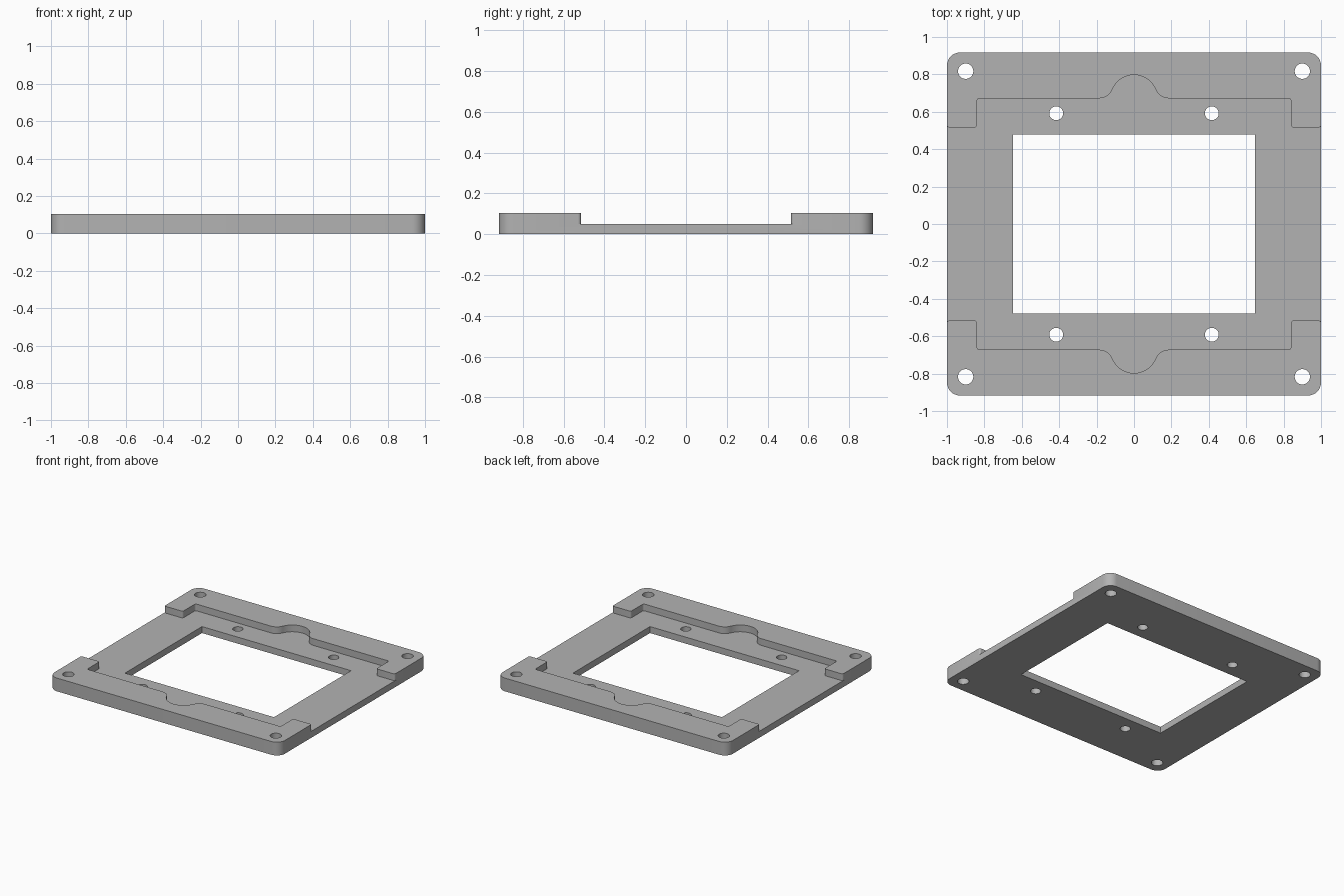
import bpy, bmesh
from math import cos, sin, pi, radians, atan2

cube = bpy.data.objects.get("Cube")
if cube:
    bpy.data.objects.remove(cube, do_unlink=True)

HALF_X, HALF_Y = 1.0, 0.917
HEIGHT, FLOOR = 0.104, 0.051

grey = bpy.data.materials.new("plain grey")
grey.use_nodes = True
colour = (0.45, 0.45, 0.45, 1)
grey.diffuse_color = colour
grey.node_tree.nodes["Principled BSDF"].inputs["Base Color"].default_value = colour


def arc(cx, cy, r, start, end, steps=8):
    """Points along an arc, angles in degrees."""
    angles = [radians(start + (end - start) * i / steps) for i in range(steps + 1)]
    return [(cx + r * cos(a), cy + r * sin(a)) for a in angles]


def four_way(quarter):
    """Close an outline by mirroring its +x +y quarter, listed from x = 0 outward."""
    right = quarter + [(x, -y) for x, y in reversed(quarter)]
    left = [(-x, y) for x, y in reversed(right)]
    points = []
    for p in right + left:
        if not points or abs(p[0] - points[-1][0]) + abs(p[1] - points[-1][1]) > 1e-5:
            points.append(p)
    if abs(points[0][0] - points[-1][0]) + abs(points[0][1] - points[-1][1]) < 1e-5:
        points.pop()
    return points


def prism(name, outline, z0, z1):
    """Extrude a closed outline between two heights."""
    bm = bmesh.new()
    face = bm.faces.new([bm.verts.new((x, y, z0)) for x, y in outline])
    top = bmesh.ops.extrude_face_region(bm, geom=[face])["geom"]
    moved = [v for v in top if isinstance(v, bmesh.types.BMVert)]
    bmesh.ops.translate(bm, verts=moved, vec=(0, 0, z1 - z0))
    bmesh.ops.recalc_face_normals(bm, faces=bm.faces)
    mesh = bpy.data.meshes.new(name)
    bm.to_mesh(mesh)
    bm.free()
    mesh.materials.append(grey)
    obj = bpy.data.objects.new(name, mesh)
    bpy.context.collection.objects.link(obj)
    return obj


# Plate with rounded corners
corner = 0.07
plate = prism("mounting_plate",
              four_way([(0, HALF_Y)] + arc(HALF_X - corner, HALF_Y - corner, corner, 90, 0)),
              0, HEIGHT)

# Sunken middle: side notches, long ledges and a rounded bulge at each ledge
ledge, bulge, blend, blend_x = 0.672, 0.125, 0.074, 0.185
notch_x, notch_y, small = 0.84, 0.515, 0.015
meet = atan2(blend, blend_x) * 180 / pi
recess = (arc(0, ledge, bulge, 90, meet, 16)
          + arc(blend_x, ledge + blend, blend, 180 + meet, 270)
          + arc(notch_x - small, ledge - small, small, 90, 0, 5)
          + arc(notch_x + small, notch_y + small, small, 180, 270, 5)
          + arc(HALF_X - small, notch_y + small, small, 270, 360, 5)
          + [(1.1, notch_y + small)])
cutters = [prism("recess_cutter", four_way(recess), FLOOR, 0.3)]

# Rectangular window
cutters.append(prism("window_cutter", four_way([(0.647, 0.478)]), -0.1, 0.3))

# Corner holes and inner holes
for hx, hy, r in [(0.9, 0.817, 0.041), (0.416, 0.592, 0.037)]:
    for sx in (-1, 1):
        for sy in (-1, 1):
            circle = arc(sx * hx, sy * hy, r, 0, 360, 32)[:-1]
            cutters.append(prism("hole_cutter", circle, -0.1, 0.3))

bpy.ops.object.select_all(action="DESELECT")
bpy.context.view_layer.objects.active = plate
plate.select_set(True)
for cutter in cutters:
    cutter.hide_render = True
    cut = plate.modifiers.new("cut", "BOOLEAN")
    cut.operation, cut.solver, cut.object = "DIFFERENCE", "EXACT", cutter
    bpy.ops.object.modifier_apply(modifier=cut.name)
    bpy.data.objects.remove(cutter, do_unlink=True)

bpy.ops.object.shade_smooth_by_angle(angle=radians(30))
